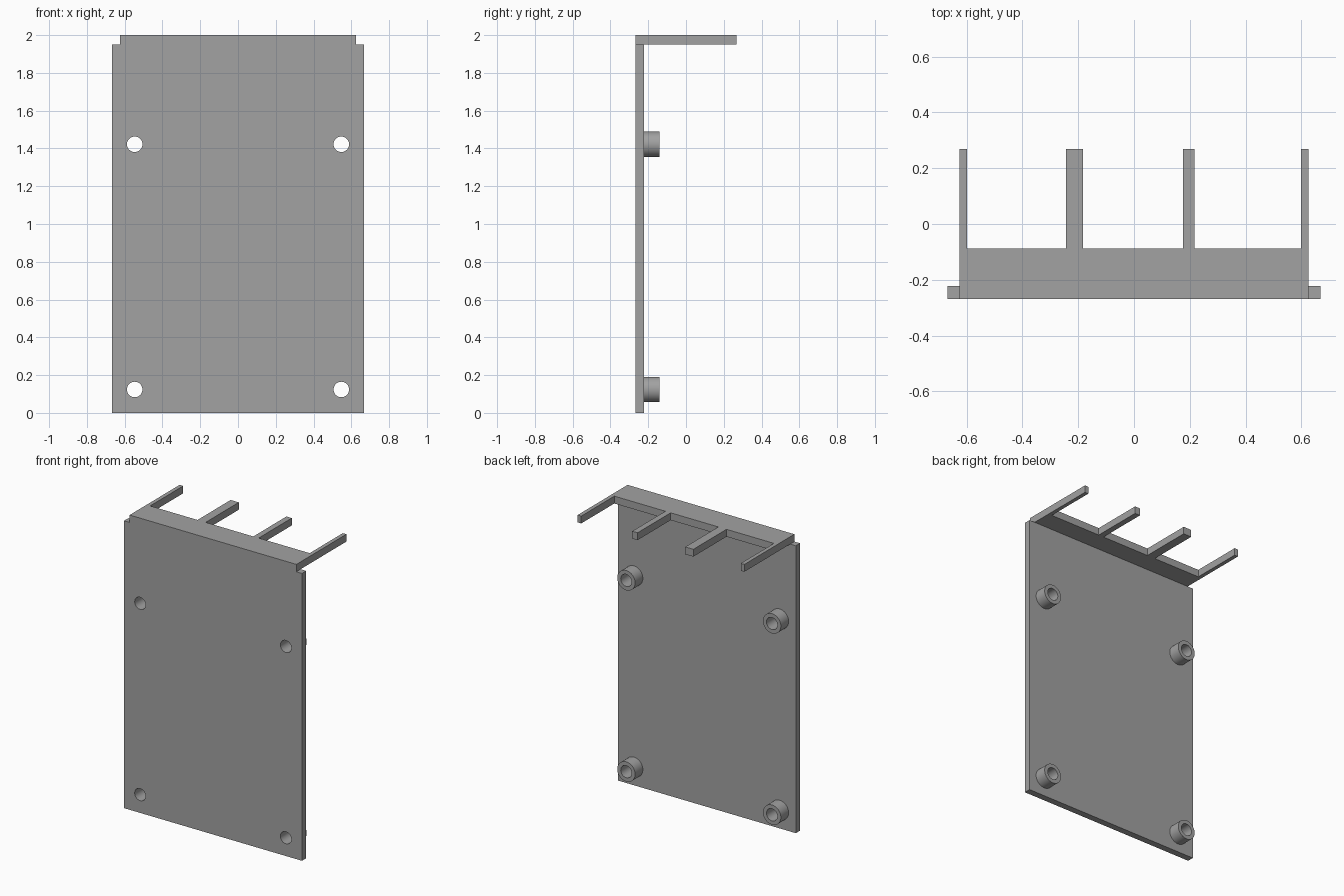
import bpy, bmesh, math
from mathutils import Matrix

if "Cube" in bpy.data.objects:
    bpy.data.objects.remove(bpy.data.objects["Cube"])

grey = bpy.data.materials.new("plain grey")
grey.diffuse_color = (0.36, 0.36, 0.36, 1)
grey.use_nodes = True
grey.node_tree.nodes["Principled BSDF"].inputs["Base Color"].default_value = grey.diffuse_color

FRONT, BACK, TIP = -0.268, -0.223, 0.268
PLATE_TOP, TOP = 1.95, 2.0
SEGMENTS = 48
HOLE_R, BOSS_R, BOSS_END = 0.041, 0.067, -0.14
MOUNTS = [(sx * 0.547, z) for sx in (-1, 1) for z in (0.124, 1.422)]


def finish(name, bm):
    bmesh.ops.recalc_face_normals(bm, faces=bm.faces)
    mesh = bpy.data.meshes.new(name)
    bm.to_mesh(mesh)
    bm.free()
    mesh.materials.append(grey)
    obj = bpy.data.objects.new(name, mesh)
    bpy.context.collection.objects.link(obj)
    return obj


def smooth(obj):
    bpy.ops.object.select_all(action='DESELECT')
    obj.select_set(True)
    bpy.context.view_layer.objects.active = obj
    bpy.ops.object.shade_smooth_by_angle(angle=math.radians(30))


def prism(name, outline, z0, z1):
    bm = bmesh.new()
    face = bm.faces.new([bm.verts.new((x, y, z0)) for x, y in outline])
    top = bmesh.ops.extrude_face_region(bm, geom=[face])
    verts = [v for v in top["geom"] if isinstance(v, bmesh.types.BMVert)]
    bmesh.ops.translate(bm, verts=verts, vec=(0, 0, z1 - z0))
    return finish(name, bm)


# Upright plate
plate = prism("back_plate", [(-0.668, FRONT), (0.668, FRONT), (0.668, BACK), (-0.668, BACK)],
              0, PLATE_TOP)

# Screw holes through the plate
bm = bmesh.new()
for x, z in MOUNTS:
    bmesh.ops.create_cone(bm, cap_ends=True, segments=SEGMENTS, radius1=HOLE_R, radius2=HOLE_R,
                          depth=0.3, matrix=Matrix.Translation((x, FRONT, z))
                          @ Matrix.Rotation(math.pi / 2, 4, 'X'))
cutter = finish("hole_cutter", bm)
cutter.hide_render = True
cut = plate.modifiers.new("holes", 'BOOLEAN')
cut.operation, cut.solver, cut.object = 'DIFFERENCE', 'EXACT', cutter
bpy.context.view_layer.objects.active = plate
bpy.ops.object.modifier_apply(modifier=cut.name)
bpy.data.objects.remove(cutter)
smooth(plate)

# Hollow standoffs around each hole
for i, (x, z) in enumerate(MOUNTS):
    bm = bmesh.new()
    profile = [(HOLE_R, BACK), (BOSS_R, BACK), (BOSS_R, BOSS_END), (HOLE_R, BOSS_END)]
    rings = []
    for r, y in profile:
        angles = [2 * math.pi * k / SEGMENTS for k in range(SEGMENTS)]
        rings.append([bm.verts.new((x + r * math.cos(a), y, z + r * math.sin(a))) for a in angles])
    for j in range(4):
        a, b = rings[j], rings[(j + 1) % 4]
        for k in range(SEGMENTS):
            n = (k + 1) % SEGMENTS
            bm.faces.new((a[k], a[n], b[n], b[k]))
    smooth(finish(f"standoff_{i + 1}", bm))

# Top shelf with four forward-reaching prongs, cut as one comb outline
SHELF = -0.087
prongs = [(-0.626, -0.599), (-0.243, -0.182), (0.176, 0.216), (0.599, 0.626)]
outline = [(0.626, FRONT), (-0.626, FRONT)]
for n, (x0, x1) in enumerate(prongs):
    if n > 0:
        outline.append((x0, SHELF))
    outline += [(x0, TIP), (x1, TIP)]
    if n < 3:
        outline.append((x1, SHELF))
prism("top_comb", outline, PLATE_TOP, TOP)
